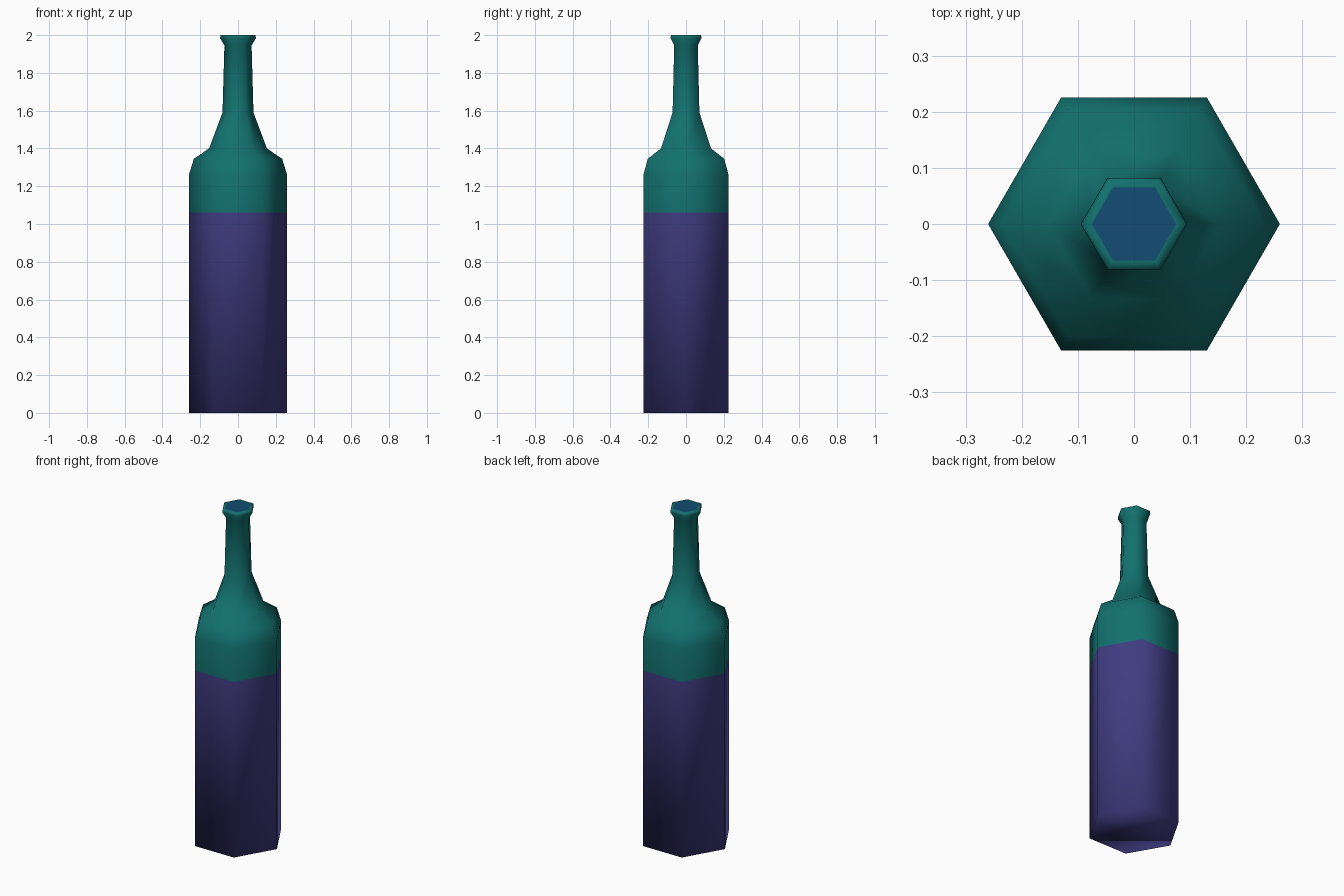
import bpy, bmesh, math

if "Cube" in bpy.data.objects:
    bpy.data.objects.remove(bpy.data.objects["Cube"])

SIDES = 6


def material(name, rgb):
    m = bpy.data.materials.new(name)
    m.diffuse_color = (*rgb, 1.0)
    m.use_nodes = True
    m.node_tree.nodes["Principled BSDF"].inputs["Base Color"].default_value = m.diffuse_color
    return m


teal = material("teal_glass", (0.006, 0.165, 0.158))
purple = material("purple_label", (0.052, 0.046, 0.225))
blue = material("blue_stopper", (0.006, 0.072, 0.175))


def lathe(name, profile, mats, rule, cap_start=False, cap_end=False):
    """Revolve (radius, z) points into a six-sided smooth-shaded solid."""
    bm = bmesh.new()
    rings = [[bm.verts.new((r * math.cos(math.tau * i / SIDES),
                            r * math.sin(math.tau * i / SIDES), z))
              for i in range(SIDES)] for r, z in profile]
    for a, b in zip(rings, rings[1:]):
        for i in range(SIDES):
            j = (i + 1) % SIDES
            bm.faces.new((a[i], a[j], b[j], b[i]))
    if cap_start:
        bm.faces.new(rings[0][::-1])
    if cap_end:
        bm.faces.new(rings[-1])
    for f in bm.faces:
        f.smooth = True
        f.material_index = rule(f.calc_center_median().z)
    mesh = bpy.data.meshes.new(name)
    bm.to_mesh(mesh)
    bm.free()
    for m in mats:
        mesh.materials.append(m)
    obj = bpy.data.objects.new(name, mesh)
    bpy.context.collection.objects.link(obj)
    return obj


# Bottle: purple lower body, teal shoulder, neck and flared lip
lathe("bottle",
      [(0.26, 0.0), (0.26, 1.06), (0.26, 1.26), (0.234, 1.345),
       (0.153, 1.40), (0.082, 1.59), (0.072, 1.945), (0.095, 1.985),
       (0.092, 2.0), (0.075, 2.0)],
      [teal, purple], lambda z: 1 if z < 1.06 else 0, cap_start=True)

# Stopper: flat blue fill in the mouth
lathe("stopper", [(0.075, 1.995), (0.075, 2.0)], [blue], lambda z: 0,
      cap_start=True, cap_end=True).data.shade_flat()
